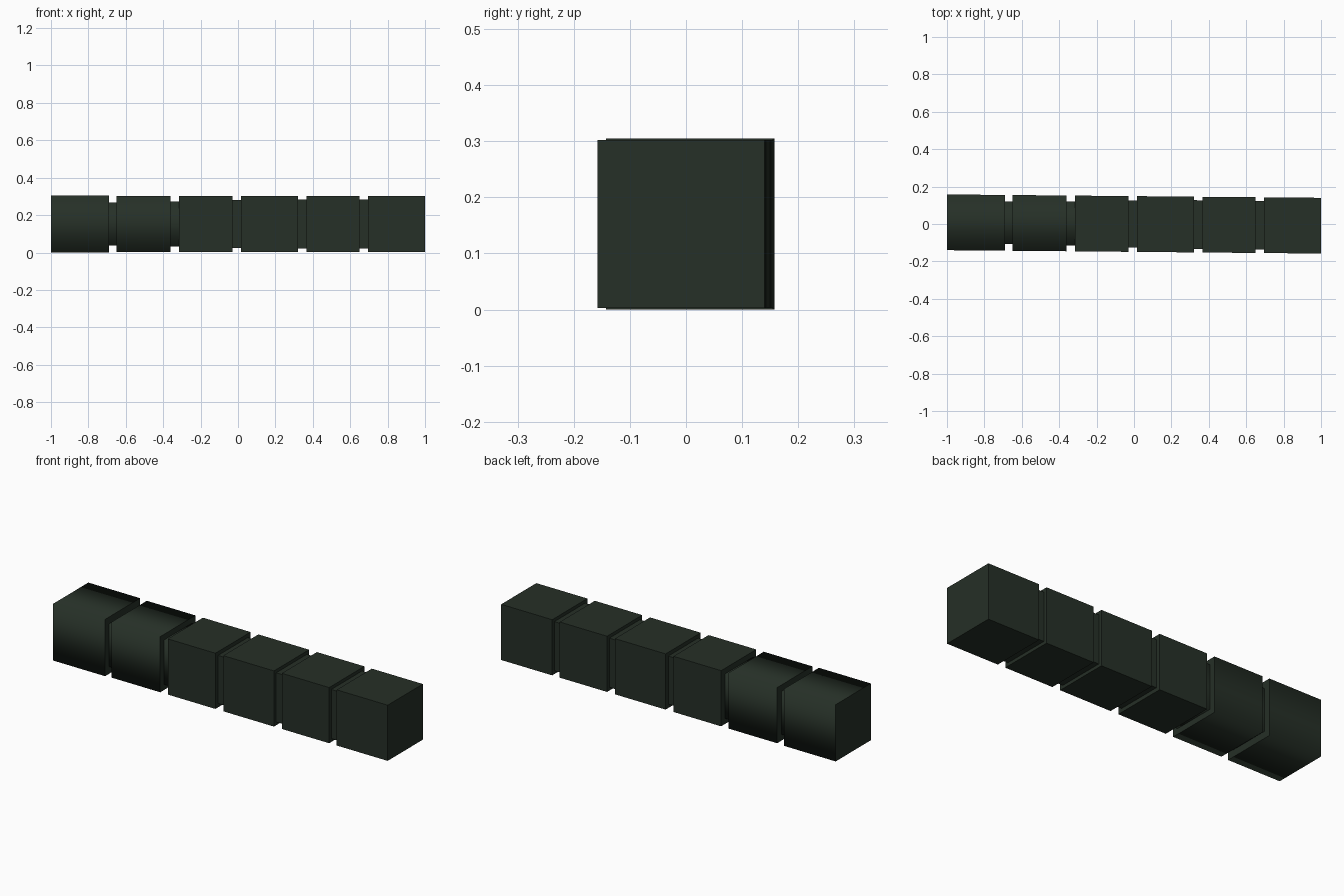
import bpy, bmesh

if "Cube" in bpy.data.objects:
    bpy.data.objects.remove(bpy.data.objects["Cube"])

green = bpy.data.materials.new("dark_green")
green.diffuse_color = (0.019, 0.029, 0.020, 1)
green.use_nodes = True
green.node_tree.nodes["Principled BSDF"].inputs["Base Color"].default_value = green.diffuse_color


def bar(name, x0, x1, half_y, half_z, smooth=False):
    """Square bar along x following the slightly yawed centre line."""
    bm = bmesh.new()
    rings = []
    for x in (x0, x1):
        cy, cz = -0.009 * x, 0.1525
        rings.append([bm.verts.new((x, cy + sy * half_y, cz + sz * half_z))
                      for sy, sz in ((-1, -1), (1, -1), (1, 1), (-1, 1))])
    a, b = rings
    ends = [bm.faces.new(a), bm.faces.new(b)]
    for i in range(4):
        j = (i + 1) % 4
        bm.faces.new((a[i], a[j], b[j], b[i]))
    bmesh.ops.recalc_face_normals(bm, faces=bm.faces)
    # smooth around the sides, sharp at the end caps
    for f in bm.faces:
        f.smooth = smooth and f not in ends
    for f in ends:
        for e in f.edges:
            e.smooth = False
    me = bpy.data.meshes.new(name)
    bm.to_mesh(me)
    bm.free()
    me.materials.append(green)
    ob = bpy.data.objects.new(name, me)
    bpy.context.collection.objects.link(ob)
    return ob


# six square segments, the first two smooth shaded
segments = [(-1.0, -0.69), (-0.65, -0.36), (-0.315, -0.03),
            (0.017, 0.32), (0.367, 0.65), (0.695, 1.0)]
for i, (x0, x1) in enumerate(segments):
    half_z = 0.1525 if i == 0 else 0.1495
    bar(f"segment_{i + 1}", x0, x1, 0.149, half_z, smooth=i < 2)

# narrower necks filling the grooves between segments
necks = [(0.114, 0.115), (0.118, 0.119), (0.126, 0.129),
         (0.130, 0.132), (0.130, 0.132)]
for i, (hy, hz) in enumerate(necks):
    bar(f"neck_{i + 1}", segments[i][1], segments[i + 1][0], hy, hz, smooth=i < 2)
